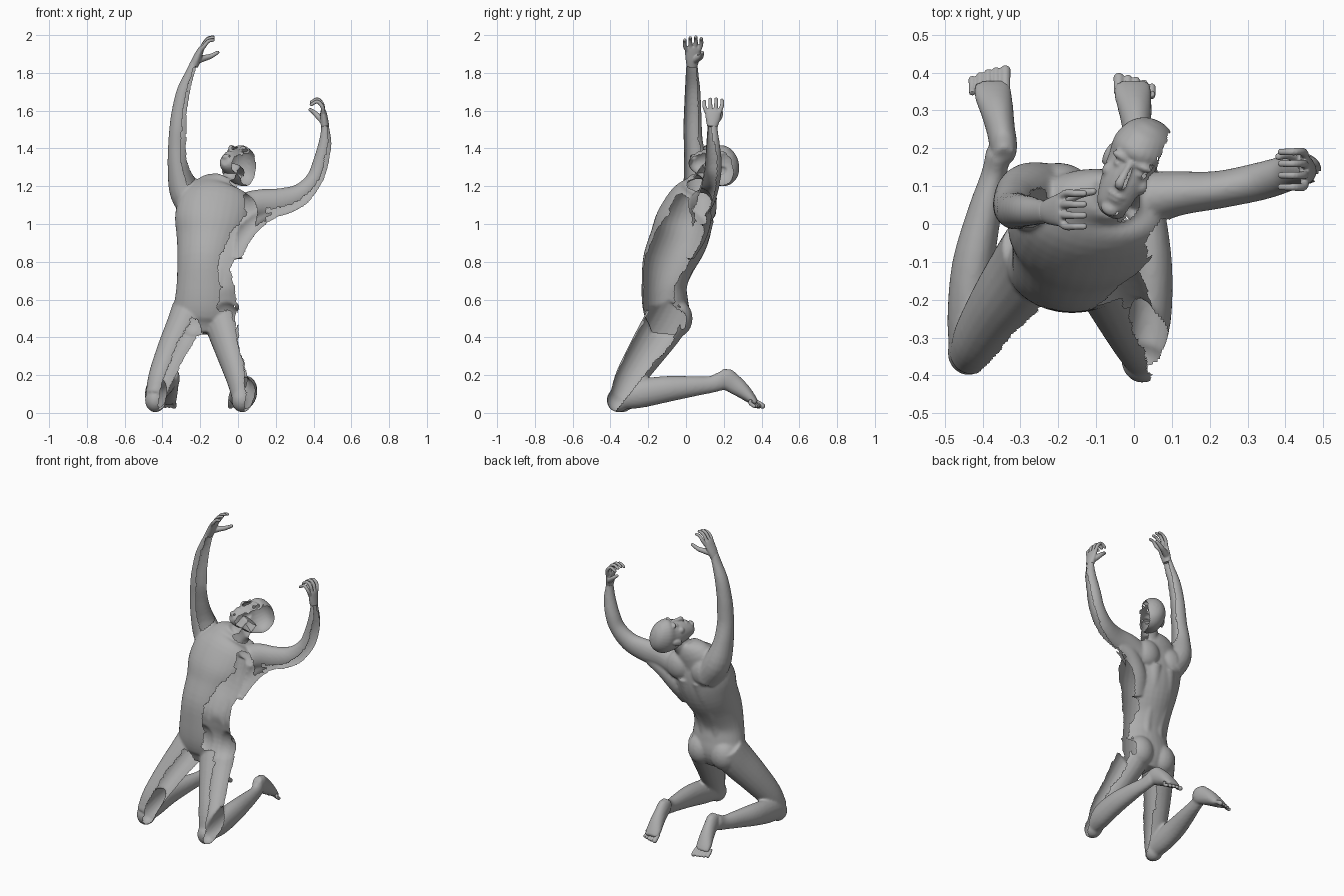
import bpy, bmesh, math
from mathutils import Vector, Matrix

if "Cube" in bpy.data.objects:
    bpy.data.objects.remove(bpy.data.objects["Cube"], do_unlink=True)

skin = bpy.data.materials.new("plain_grey")
skin.use_nodes = True
GREY = (0.42, 0.42, 0.42, 1)
skin.diffuse_color = GREY
skin.node_tree.nodes["Principled BSDF"].inputs["Base Color"].default_value = GREY


def spline(pts, steps=4):
    """Smooth path through rows of (x, y, z, half width, half depth)."""
    p = [Vector(q) for q in pts]
    p = [p[0] * 2 - p[1]] + p + [p[-1] * 2 - p[-2]]
    out = []
    for i in range(1, len(p) - 2):
        a, b, c, d = p[i - 1:i + 3]
        for s in range(steps):
            t = s / steps
            out.append(0.5 * (2 * b + (c - a) * t + (2 * a - 5 * b + 4 * c - d) * t * t
                              + (3 * b - a - 3 * c + d) * t ** 3))
    return out + [p[-2]]


def tube(bm, pts, side=(1, 0, 0), n=20):
    """Closed oval tube along a path; side gives the width direction."""
    path = spline(pts)
    pos = [Vector(q[:3]) for q in path]
    rings = []
    for i, q in enumerate(path):
        t = (pos[min(i + 1, len(pos) - 1)] - pos[max(i - 1, 0)]).normalized()
        w = Vector(side)
        w = (w - t * w.dot(t)).normalized()
        d = t.cross(w)
        rings.append([bm.verts.new(pos[i] + w * q[3] * math.cos(2 * math.pi * k / n)
                                   + d * q[4] * math.sin(2 * math.pi * k / n)) for k in range(n)])
    for a, b in zip(rings, rings[1:]):
        for k in range(n):
            bm.faces.new((a[k], a[(k + 1) % n], b[(k + 1) % n], b[k]))
    bm.faces.new(rings[0][::-1])
    bm.faces.new(rings[-1])


def blob(bm, c, r):
    bmesh.ops.create_uvsphere(bm, u_segments=20, v_segments=12, radius=1,
                              matrix=Matrix.Translation(c) @ Matrix.Diagonal((*r, 1)))


def digit(bm, pts, r0, r1, side=(1, 0, 0)):
    """Tapered finger or toe with a rounded tip."""
    radii = [r0 + (r1 - r0) * i / (len(pts) - 1) for i in range(len(pts))]
    tube(bm, [(*p, r, r) for p, r in zip(pts, radii)], side, 10)
    blob(bm, pts[-1], (r1, r1, r1))


FLANK_GAP = Vector((0.93, -0.3, -0.2)).normalized()
ARM_GAP = Vector((0.7, -0.35, -0.6)).normalized()


def is_open(f):
    """True for faces in the missing strip along the left flank."""
    c = f.calc_center_median()
    if c.z < 0.24 and c.y > -0.38 + 0.8 * c.z:                  # shins and feet stay whole
        return False
    ragged = 0.03 * math.sin(31 * c.z) + 0.02 * math.sin(97 * c.z)
    if c.x > 0.15:                                              # left arm
        return f.normal.dot(ARM_GAP) > 0.62 + ragged
    chest = 0.2 * max(0, 1 - abs(c.z - 1.03) / 0.17)
    return f.normal.dot(FLANK_GAP) > 0.57 + chest + ragged


def skin_object(name, bm, voxel, smooth, open_side=False, matrix=None):
    """Fuse the volumes into one smooth skin and optionally open its left flank."""
    if matrix:
        bm.transform(matrix)
    mesh = bpy.data.meshes.new(name)
    bm.to_mesh(mesh)
    bm.free()
    ob = bpy.data.objects.new(name, mesh)
    bpy.context.collection.objects.link(ob)
    m = ob.modifiers.new("fuse", 'REMESH')
    m.mode, m.voxel_size = 'VOXEL', voxel
    m = ob.modifiers.new("soften", 'SMOOTH')
    m.factor, m.iterations = 0.5, smooth
    dg = bpy.context.evaluated_depsgraph_get()
    final = bpy.data.meshes.new_from_object(ob.evaluated_get(dg))
    ob.modifiers.clear()
    ob.data = final
    if open_side:
        bm = bmesh.new()
        bm.from_mesh(final)
        bm.normal_update()
        bmesh.ops.delete(bm, geom=[f for f in bm.faces if is_open(f)], context='FACES')
        bm.to_mesh(final)
        bm.free()
    final.name = name
    final.materials.clear()
    final.materials.append(skin)
    final.polygons.foreach_set("use_smooth", [True] * len(final.polygons))


# Body: trunk and neck
body = bmesh.new()
tube(body, [(-.17, -.10, .42, .09, .08), (-.17, -.095, .50, .175, .115), (-.165, -.11, .58, .172, .122),
            (-.163, -.115, .68, .162, .12), (-.16, -.09, .80, .162, .14), (-.14, -.038, .92, .188, .153),
            (-.125, -.008, 1.02, .21, .15), (-.105, .025, 1.12, .20, .122),
            (-.085, .065, 1.19, .14, .085), (-.06, .075, 1.24, .06, .06)], n=32)
tube(body, [(-.07, .055, 1.13, .07, .07), (-.045, .085, 1.21, .055, .06), (-.005, .135, 1.29, .05, .055)])
for x in (-.25, -.085):                                   # buttocks
    blob(body, (x, -.045, .50), (.088, .08, .098))
for x in (-.19, -.045):                                   # chest muscles
    blob(body, (x, -.06, 1.045), (.10, .065, .075))
for x in (-.20, -.02):                                    # shoulder blades
    blob(body, (x, .10, 1.09), (.085, .062, .09))
for s in (-1, 1):                                         # long back muscles
    tube(body, [(-.165 + s * .045, -.05, .60, .04, .05), (-.16 + s * .045, -.038, .70, .04, .05),
                (-.155 + s * .048, .005, .80, .045, .05), (-.135 + s * .05, .068, .92, .05, .05),
                (-.12 + s * .05, .10, 1.03, .05, .05)])
tube(body, [(.19, .088, 1.075, .04, .05), (.10, .085, 1.03, .05, .055), (.02, .06, .94, .05, .06),
            (-.03, .01, .84, .04, .06)], side=(0, 1, 0))  # left side muscle below the arm

# Arms: right reaches straight up, left bends out and up
tube(body, [(-.21, .06, 1.06, .085, .10), (-.28, .072, 1.17, .082, .09), (-.313, .055, 1.30, .06, .068),
            (-.318, .04, 1.42, .052, .052), (-.314, .035, 1.50, .050, .050), (-.308, .035, 1.58, .046, .047),
            (-.286, .035, 1.70, .040, .042), (-.25, .032, 1.80, .028, .034), (-.228, .032, 1.86, .022, .03)])
tube(body, [(.0, .06, 1.07, .08, .085), (.11, .08, 1.105, .06, .078), (.22, .09, 1.115, .05, .074),
            (.33, .112, 1.152, .050, .062), (.405, .134, 1.232, .048, .048), (.438, .145, 1.32, .045, .044),
            (.46, .143, 1.42, .037, .036), (.462, .140, 1.50, .028, .023), (.458, .14, 1.54, .03, .02)],
     side=(0, 1, 0))

# Legs: shared side profile, each with its own x positions
THIGH = [(-.07, .55, .10, .11), (-.12, .46, .10, .115), (-.205, .33, .085, .10),
         (-.295, .19, .07, .08), (-.345, .088, .055, .06)]
SHIN = [(-.352, .070, .05, .055), (-.25, .10, .058, .075), (-.11, .125, .056, .07),
        (.03, .14, .045, .055), (.13, .150, .034, .045), (.19, .17, .033, .05)]
FOOT = [(.178, .215, .026, .03), (.203, .188, .036, .056), (.25, .155, .038, .052), (.30, .117, .044, .042),
        (.345, .076, .050, .028), (.372, .052, .046, .015)]


def leg(name, xs_thigh, xs_shin, xs_foot, inner, reach, knee_y):
    for xs, prof in ((xs_thigh, THIGH), (xs_shin, SHIN), (xs_foot, FOOT)):
        tube(body, [(x, *p) for x, p in zip(xs, prof)])
    blob(body, (xs_shin[0], knee_y, .068), (.056, .062, .065))   # knee
    toes = bmesh.new()                                          # big toe on the inner side
    for k in range(5):
        x = xs_foot[-1] + inner * (.036 - (.021 * k + .003 * (k > 0)))
        tip = reach - (0, .001, .006, .014, .024)[k]
        digit(toes, [(x, .345, .070), (x, tip - .022, .052), (x, tip, .036)],
              .013 if k == 0 else .009, .0145 if k == 0 else .0105)
    skin_object(name, toes, .0035, 2)


leg("right_toes", (-.25, -.28, -.345, -.405, -.435), (-.437, -.435, -.425, -.395, -.37, -.358),
    (-.342, -.344, -.352, -.362, -.373, -.376), 1, .405, -.338)
leg("left_toes", (-.09, -.07, -.035, .005, .022), (.022, .040, .045, .038, .03, .02),
    (.014, .012, .008, .003, -.003, -.004), -1, .385, -.358)
skin_object("body", body, .008, 5, open_side=True)

# Head: modelled upright facing -y, then tipped back
head = bmesh.new()
tube(head, [(0, -.055, -.125, .022, .02), (0, -.045, -.105, .042, .042), (0, -.024, -.05, .060, .072),
            (0, .0, 0, .069, .090), (0, .008, .045, .075, .10), (0, .01, .085, .062, .082),
            (0, .01, .108, .038, .05), (0, .01, .117, .012, .016)], n=28)
tube(head, [(0, -.082, .022, .009, .010), (0, -.091, -.008, .010, .012), (0, -.102, -.032, .013, .012),
            (0, -.092, -.043, .012, .008)], n=12)                # nose
blob(head, (0, -.083, -.066), (.024, .010, .006))                # upper lip
blob(head, (0, -.080, -.078), (.021, .010, .006))                # lower lip
blob(head, (0, -.073, -.107), (.022, .014, .016))                # chin
for s in (-1, 1):
    blob(head, (s * .027, -.077, .024), (.027, .012, .010))      # brow
    blob(head, (s * .028, -.073, .003), (.013, .011, .008))      # eye
    blob(head, (s * .042, -.052, -.026), (.020, .020, .020))     # cheekbone
blob(head, (-.073, .012, -.008), (.009, .018, .030))             # ear
crown = Vector((.42, .88, .24)).normalized()
back = Vector((.22, .15, -.95))
back = (back - crown * back.dot(crown)).normalized()
frame = Matrix((back.cross(crown), back, crown)).transposed().to_4x4()
place = Matrix.Translation((.003, .155, 1.306)) @ frame @ Matrix.Scale(1.1, 4)
skin_object("head", head, .005, 4, open_side=True, matrix=place)

# Right hand: fingers up, leaning inward
hand = bmesh.new()
tube(hand, [(-.235, .032, 1.835, .029, .024), (-.218, .034, 1.875, .037, .023),
            (-.198, .037, 1.92, .043, .017), (-.188, .038, 1.94, .039, .012)], side=(0, 1, 0))
for k in range(4):
    y = .006 + .021 * k
    f = y + (k - 1.5) * .008
    up = (-.012, 0, .004, -.004)[k]
    digit(hand, [(-.196, y, 1.92), (-.178, f, 1.955 + up), (-.157, f, 1.98 + up),
                 (-.132, f, 1.986 + up)], .012, .009, (0, 1, 0))
digit(hand, [(-.222, .045, 1.865), (-.180, .066, 1.878), (-.145, .08, 1.888), (-.108, .086, 1.908)],
      .021, .010, (0, 1, 0))
skin_object("right_hand", hand, .004, 3)

# Left hand: fingers curled inward
hand = bmesh.new()
tube(hand, [(.461, .139, 1.515, .028, .022), (.457, .142, 1.55, .037, .021),
            (.452, .144, 1.59, .043, .017), (.45, .145, 1.605, .039, .012)], side=(0, 1, 0))
for k in range(4):
    y = .111 + .022 * k
    f = y + (k - 1.5) * .009
    up = (-.01, .002, .003, -.003)[k]
    digit(hand, [(.452, y, 1.59), (.446, f, 1.632 + up), (.42, f, 1.658 + up), (.388, f, 1.642 + up)],
          .012, .009, (0, 1, 0))
digit(hand, [(.457, .15, 1.54), (.432, .174, 1.563), (.405, .184, 1.588), (.382, .178, 1.605)],
      .020, .010, (0, 1, 0))
skin_object("left_hand", hand, .004, 3)
